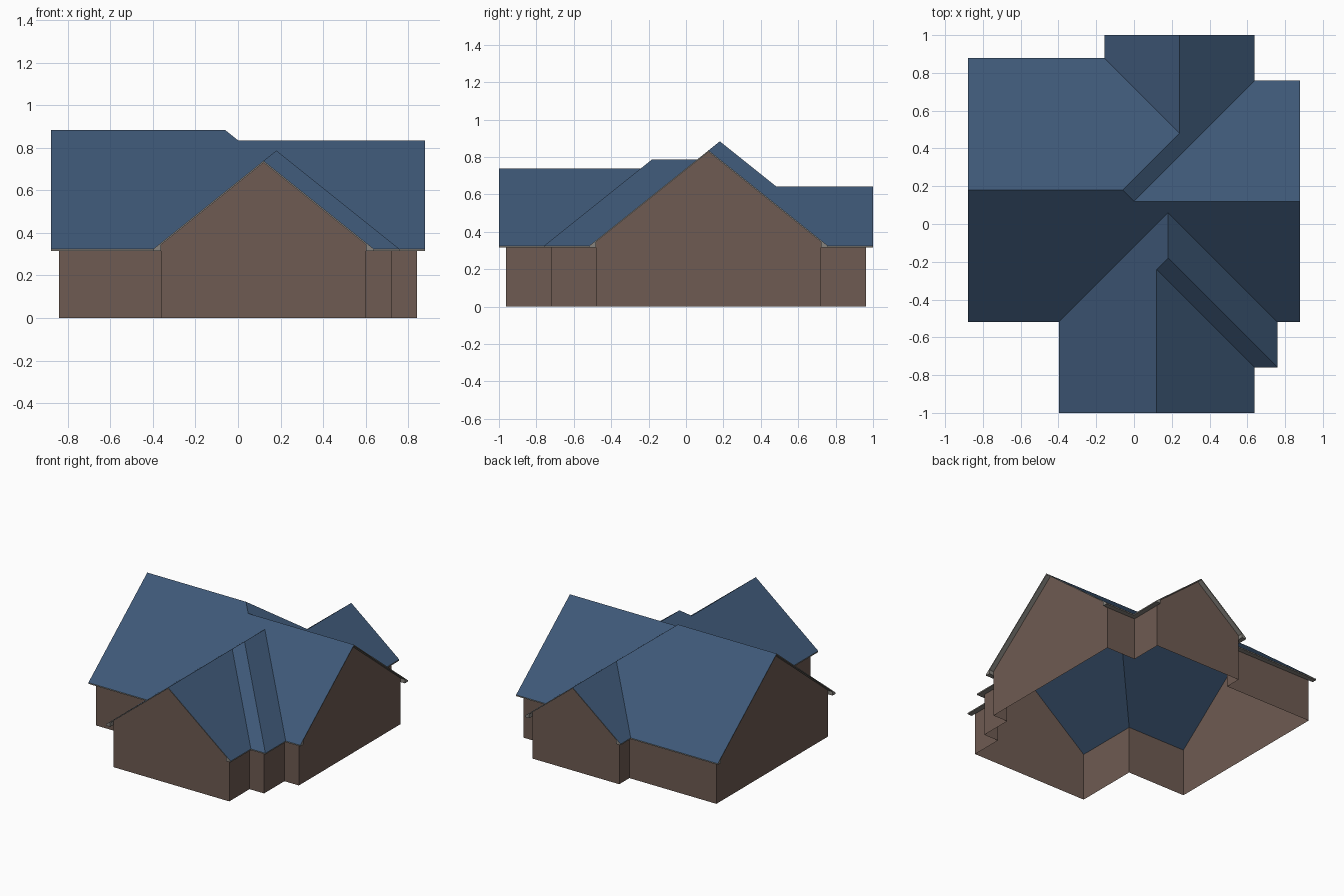
import bpy, bmesh
from mathutils import Vector

if "Cube" in bpy.data.objects:
    bpy.data.objects.remove(bpy.data.objects["Cube"])

U, OVER = 0.1204, 0.0365            # plan module and roof overhang
EAVE, SLOPE, THICK = 0.325, 0.8, 0.009
XS, YS = {-7, -3, -1, 5, 6, 7}, {-8, -6, -4, 6, 7, 8}   # wall lines that carry an overhang


def plan(p, over):
    """Grid point to plan position, pushed outward where it lies on a wall line."""
    def shift(k, lines):
        return k * U + (over if k > 0 else -over) * (k in lines)
    return shift(p[0], XS), shift(p[1], YS)


def height(x, y):
    """Roof height: the highest of the overlapping equal-pitch wings."""
    x, y, o = x / U, y / U, OVER / U
    wings = [min(y + 4 + o, 7 + o - y, 5 + o - x),      # main left
             min(y + 4 + o, 6 + o - y)]                 # main right
    if y < 0.6:
        wings += [min(x + 3 + o, 5 + o - x),            # front gable
                  min(x + 3 + o, 6 + o - x, y + 6 + o)]  # front hipped step
    else:
        wings += [min(x + 1 + o, 5 + o - x)]            # back gable
    return EAVE + SLOPE * U * max(wings)


def at(p, over=OVER, drop=0.0):
    x, y = plan(p, over)
    return Vector((x, y, height(x, y) - drop))


def flat(v, z):
    return Vector((v.x, v.y, z))


def material(name, rgb):
    m = bpy.data.materials.new(name)
    lin = [(c / 255 / 12.92) if c < 11 else ((c / 255 + 0.055) / 1.055) ** 2.4 for c in rgb]
    m.diffuse_color = (*lin, 1)
    m.use_nodes = True
    m.node_tree.nodes["Principled BSDF"].inputs["Base Color"].default_value = m.diffuse_color
    return m


def build(name, faces, mat, up=False):
    bm = bmesh.new()
    for f in faces:
        face = bm.faces.new([bm.verts.new(v) for v in f])
        face.normal_update()
        if up and face.normal.z < 0:
            face.normal_flip()
    bmesh.ops.remove_doubles(bm, verts=bm.verts, dist=1e-5)
    bmesh.ops.dissolve_limit(bm, angle_limit=0.01, verts=bm.verts, edges=bm.edges)
    me = bpy.data.meshes.new(name)
    bm.to_mesh(me)
    bm.free()
    me.materials.append(mat)
    bpy.context.collection.objects.link(bpy.data.objects.new(name, me))


# Roof planes on the grid
roof = [
    [(-7, -4), (-3, -4), (1.5, .5), (6, -4), (7, -4), (7, 1), (0, 1), (-.5, 1.5), (-7, 1.5)],
    [(-3, -8), (1, -8), (1, -2), (1.5, -1.5), (1.5, .5), (-3, -4)],
    [(1, -8), (5, -8), (5, -6), (1, -2)],
    [(5, -6), (6, -6), (1.5, -1.5), (1, -2)],
    [(6, -6), (6, -4), (1.5, .5), (1.5, -1.5)],
    [(-7, 1.5), (-.5, 1.5), (2, 4), (-1, 7), (-7, 7)],
    [(-1, 7), (2, 4), (2, 8), (-1, 8)],
    [(2, 4), (-.5, 1.5), (0, 1), (5, 6), (5, 8), (2, 8)],
    [(0, 1), (7, 1), (7, 6), (5, 6)],
]
build("roof", [[at(p) for p in f] for f in roof],
      material("slate blue", (62, 88, 119)), up=True)

# House outline, counterclockwise, including the gable peaks
outline = [(-7, -4), (-3, -4), (-3, -8), (1, -8), (5, -8), (5, -6), (6, -6), (6, -4), (7, -4),
           (7, 1), (7, 6), (5, 6), (5, 8), (2, 8), (-1, 8), (-1, 7), (-7, 7), (-7, 1.5)]
peaks = {(1, -8), (7, 1), (2, 8), (-7, 1.5)}
walls, trim = [], []
low = EAVE - THICK
for a, b in zip(outline, outline[1:] + outline[:1]):
    # Wall panel up to the roof underside
    wa, wb = at(a, 0), at(b, 0)
    walls.append([flat(wa, 0), flat(wb, 0), wb, wa])
    # Fascia and soffit
    oa, ob = at(a, drop=THICK), at(b, drop=THICK)
    trim.append([oa, ob, at(b), at(a)])
    if a in peaks or b in peaks:
        trim.append([oa, at(a, 0, THICK), at(b, 0, THICK), ob])
        # Boxed eave return at the foot of the gable
        foot, peak = (b, a) if a in peaks else (a, b)
        A, P, inner = at(foot, drop=THICK), at(peak), at(foot, 0)
        d = flat(P - A, 0).normalized()
        B = A + d * OVER
        C = flat(B, height(B.x, B.y))
        trim += [[A, B, C], [A, flat(inner, low), B], [B, flat(inner, low), inner, C]]
    else:
        trim.append([oa, flat(wa, low), flat(wb, low), ob])
build("walls", walls, material("warm brown", (110, 91, 82)))
build("eave_trim", trim, material("trim grey", (135, 132, 126)))
